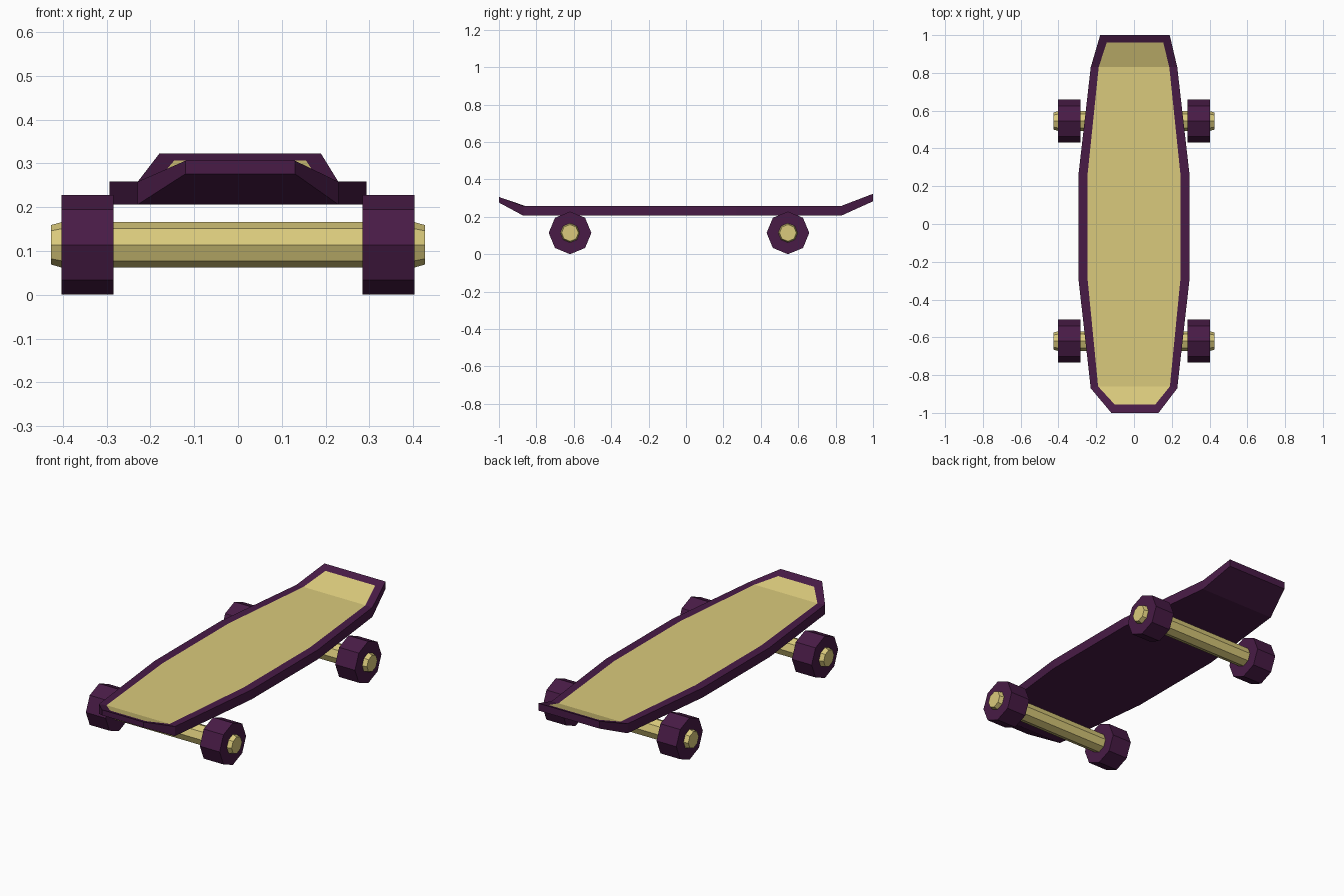
import bpy, bmesh
from math import cos, sin, pi

if "Cube" in bpy.data.objects:
    bpy.data.objects.remove(bpy.data.objects["Cube"])


def material(name, color):
    m = bpy.data.materials.new(name)
    m.diffuse_color = (*color, 1)
    m.use_nodes = True
    m.node_tree.nodes["Principled BSDF"].inputs["Base Color"].default_value = m.diffuse_color
    return m


purple = material("dark_purple", (0.065, 0.011, 0.061))
tan = material("tan", (0.70, 0.59, 0.20))


def finish(name, bm, mats):
    bmesh.ops.recalc_face_normals(bm, faces=bm.faces)
    me = bpy.data.meshes.new(name)
    bm.to_mesh(me)
    bm.free()
    for m in mats:
        me.materials.append(m)
    ob = bpy.data.objects.new(name, me)
    bpy.context.collection.objects.link(ob)
    return ob


# Deck stations: y, half width, top z, bottom z, inlay y, inlay half width, inlay z
stations = [
    (-1.00, 0.125, 0.306, 0.276, -0.955, 0.108, 0.289),
    (-0.87, 0.229, 0.258, 0.206, -0.86, 0.19, 0.258),
    (-0.30, 0.293, 0.258, 0.206, -0.30, 0.245, 0.258),
    (0.27, 0.293, 0.258, 0.206, 0.27, 0.245, 0.258),
    (0.83, 0.229, 0.258, 0.206, 0.83, 0.187, 0.258),
    (1.00, 0.184, 0.323, 0.283, 0.96, 0.15, 0.307),
]

# Deck: each station is a loop of bottom, rim and inlay points, skinned lengthwise
bm = bmesh.new()
loops = []
for i, (y, w, zt, zb, yi, wi, zi) in enumerate(stations):
    c = 0.005 if i in (0, 5) else 0
    pts = [(-w, y, zb), (w, y, zb), (w, y, zt), (wi, yi, zi), (-wi, yi, zi), (-w, y, zt)]
    loops.append([bm.verts.new((px + c, py, pz)) for px, py, pz in pts])
for a, b in zip(loops, loops[1:]):
    for k in range(6):
        n = (k + 1) % 6
        f = bm.faces.new((a[k], a[n], b[n], b[k]))
        f.material_index = 1 if k == 3 else 0
for e in (loops[0], loops[-1]):
    bm.faces.new((e[0], e[1], e[2], e[5]))
    bm.faces.new((e[2], e[3], e[4], e[5]))
finish("deck", bm, (purple, tan))


def octagon_bar(name, y, profile, mat):
    """Eight-sided solid along x from (x, radius) profile points."""
    bm = bmesh.new()
    rings = [[bm.verts.new((x, y + r * cos(k * pi / 4), 0.114 + r * sin(k * pi / 4)))
              for k in range(8)] for x, r in profile]
    for a, b in zip(rings, rings[1:]):
        for k in range(8):
            n = (k + 1) % 8
            bm.faces.new((a[k], a[n], b[n], b[k]))
    bm.faces.new(rings[0])
    bm.faces.new(rings[-1])
    return finish(name, bm, (mat,))


# Axles with tapered tips, and a wheel at each end
for end, y in (("front", -0.62), ("rear", 0.545)):
    octagon_bar(end + "_axle", y,
                [(-0.427, 0.045), (-0.402, 0.052), (0.402, 0.052), (0.427, 0.045)], tan)
    for side, s in (("left", -1), ("right", 1)):
        octagon_bar(f"{end}_{side}_wheel", y, [(s * 0.284, 0.114), (s * 0.403, 0.114)], purple)
